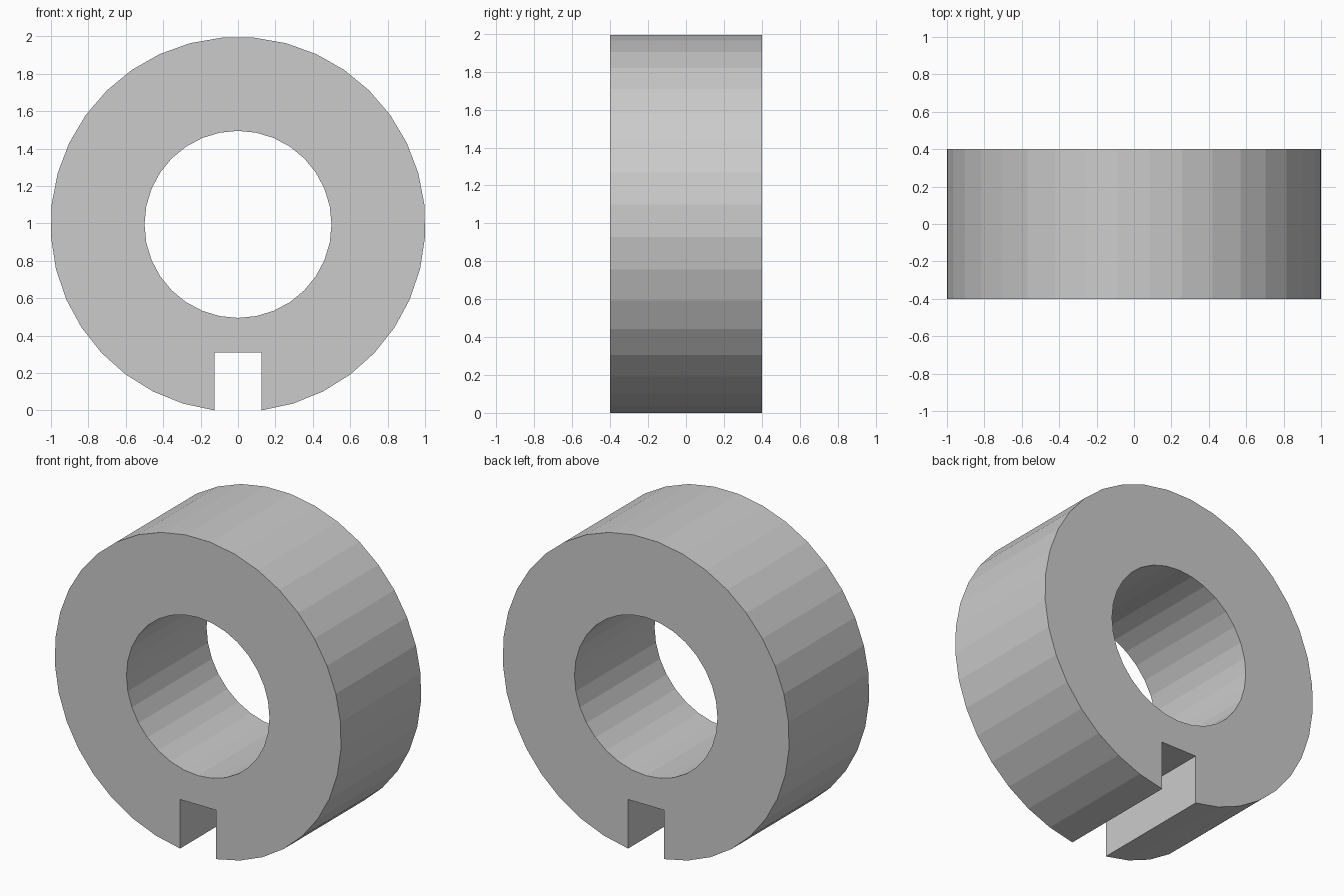
import bpy, bmesh
from math import sin, cos, pi, asin

if "Cube" in bpy.data.objects:
    bpy.data.objects.remove(bpy.data.objects["Cube"])

R, BORE_R, HALF_DEPTH = 1.0022, 0.5, 0.4
SLOT_HALF, SLOT_TOP = 0.125, 0.31
start = asin(SLOT_HALF / R)          # angle of the slot corner from straight down
CZ = R * cos(start)                  # ring centre height


def arc(radius, a0, a1, steps):
    """Points on a circle, angle measured from straight down."""
    return [(radius * sin(a0 + (a1 - a0) * i / steps),
             CZ - radius * cos(a0 + (a1 - a0) * i / steps)) for i in range(steps + 1)]


# Outer profile with keyway slot, and bore profile
outer = arc(R, start, 2 * pi - start, 35) + [(-SLOT_HALF, SLOT_TOP), (SLOT_HALF, SLOT_TOP)]
bore = arc(BORE_R, 0, 2 * pi, 32)[:-1]

bm = bmesh.new()
edges = []
for loop in (outer, bore):
    vs = [bm.verts.new((x, -HALF_DEPTH, z)) for x, z in loop]
    edges += [bm.edges.new((vs[i - 1], vs[i])) for i in range(len(vs))]

# Fill the front face around the bore, then extrude through the depth
bmesh.ops.triangle_fill(bm, edges=edges, use_beauty=True)
ext = bmesh.ops.extrude_face_region(bm, geom=bm.faces[:], use_keep_orig=True)
moved = [g for g in ext["geom"] if isinstance(g, bmesh.types.BMVert)]
bmesh.ops.translate(bm, verts=moved, vec=(0, 2 * HALF_DEPTH, 0))
bmesh.ops.recalc_face_normals(bm, faces=bm.faces[:])

mesh = bpy.data.meshes.new("slotted_ring")
bm.to_mesh(mesh)
bm.free()
ring = bpy.data.objects.new("slotted_ring", mesh)
bpy.context.collection.objects.link(ring)
